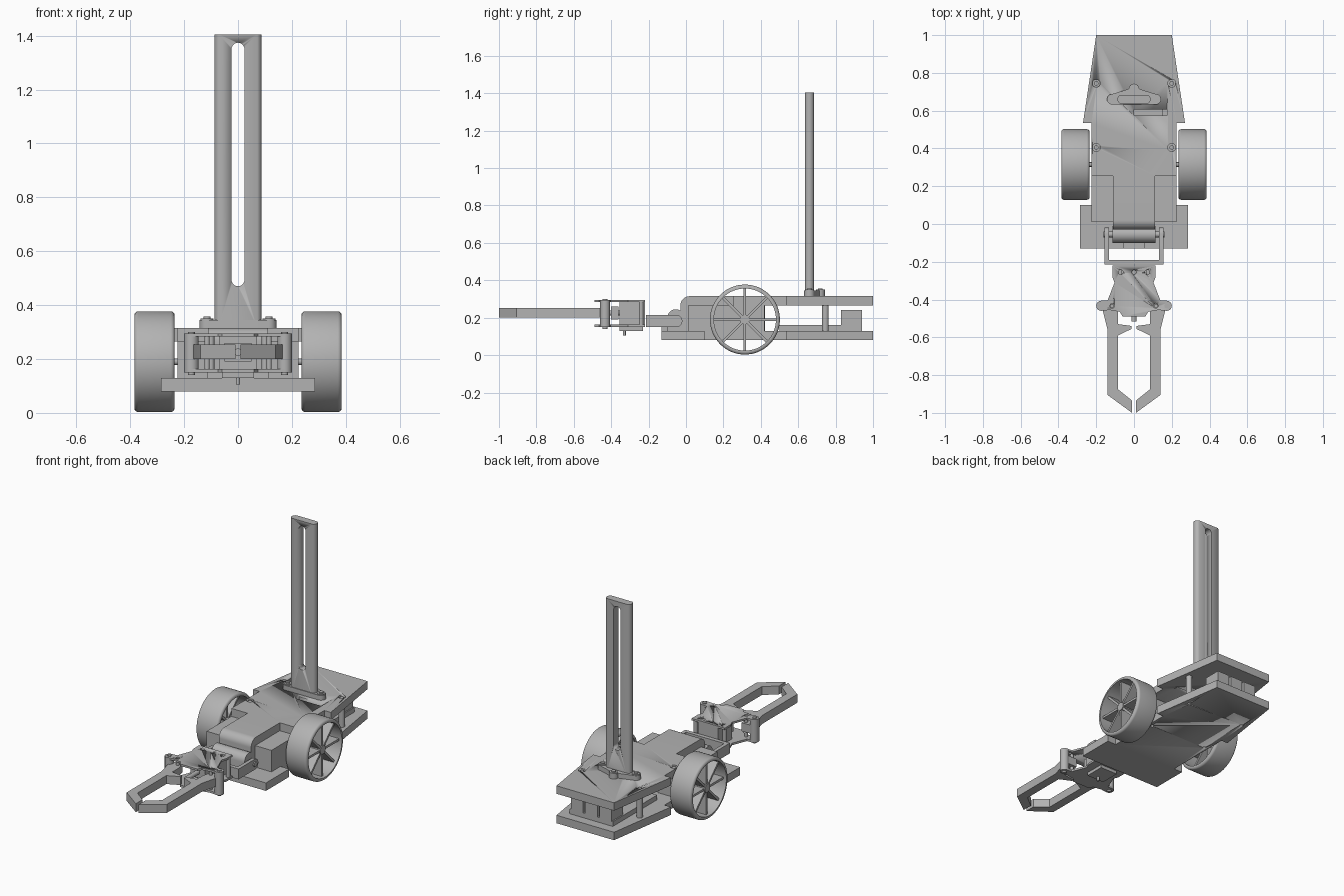
import bpy, bmesh, math
from mathutils import Matrix, Vector

cube = bpy.data.objects.get("Cube")
if cube:
    bpy.data.objects.remove(cube, do_unlink=True)

grey = bpy.data.materials.new("plain grey")
grey.use_nodes = True
GREY = (0.45, 0.45, 0.45, 1)
grey.diffuse_color = GREY
grey.node_tree.nodes["Principled BSDF"].inputs["Base Color"].default_value = GREY


def finish(name, bm, smooth=True):
    bmesh.ops.recalc_face_normals(bm, faces=bm.faces)
    mesh = bpy.data.meshes.new(name)
    bm.to_mesh(mesh)
    bm.free()
    mesh.materials.append(grey)
    ob = bpy.data.objects.new(name, mesh)
    bpy.context.collection.objects.link(ob)
    if smooth:
        bpy.ops.object.select_all(action='DESELECT')
        ob.select_set(True)
        bpy.context.view_layer.objects.active = ob
        bpy.ops.object.shade_smooth_by_angle(angle=math.radians(35))
    return ob


def prism(name, pts, lo, hi, axis='z'):
    """Extrude a 2D outline: (x, y) along z, or (y, z) along x, or (x, z) along y."""
    place = {'z': lambda a, b, h: (a, b, h),
             'x': lambda a, b, h: (h, a, b),
             'y': lambda a, b, h: (a, h, b)}[axis]
    bm = bmesh.new()
    face = bm.faces.new([bm.verts.new(place(a, b, lo)) for a, b in pts])
    top = bmesh.ops.extrude_face_region(bm, geom=[face])["geom"]
    shift = Vector(place(0, 0, hi - lo))
    bmesh.ops.translate(bm, vec=shift, verts=[v for v in top if isinstance(v, bmesh.types.BMVert)])
    return finish(name, bm)


def box(name, x, y, z):
    return prism(name, [(x[0], y[0]), (x[1], y[0]), (x[1], y[1]), (x[0], y[1])], *z)


def arc(a, b, r, start, end, n=12):
    return [(a + r * math.cos(math.radians(start + (end - start) * i / n)),
             b + r * math.sin(math.radians(start + (end - start) * i / n))) for i in range(n + 1)]


def rod(name, a, b, r, lo, hi, axis='z'):
    return prism(name, arc(a, b, r, 0, 360, 24)[:-1], lo, hi, axis)


def mirrored(half):
    return half + [(-x, y) for x, y in reversed(half)]


def cut(ob, cutters):
    for c in cutters:
        mod = ob.modifiers.new("cut", 'BOOLEAN')
        mod.object, mod.operation, mod.solver = c, 'DIFFERENCE', 'EXACT'
    bpy.context.view_layer.update()
    ev = ob.evaluated_get(bpy.context.evaluated_depsgraph_get())
    mesh = bpy.data.meshes.new_from_object(ev)
    ob.modifiers.clear()
    ob.data = mesh
    for c in cutters:
        bpy.data.objects.remove(c, do_unlink=True)


SIDES = ((1, "left"), (-1, "right"))
POSTS = [(s * 0.2, y) for s in (1, -1) for y in (0.405, 0.745)]

# Chassis plates
tail = [(0.225, 0.535), (0.27, 0.535), (0.2, 1.0)]
lower = prism("lower_deck", mirrored([(0.285, -0.13), (0.285, 0.1), (0.225, 0.1)] + tail), 0.08, 0.13)
cut(lower, [rod("hole", x, y, 0.01, 0.07, 0.11) for x, y in POSTS])
upper = prism("upper_deck", mirrored([(0.112, 0.2), (0.112, 0.255), (0.225, 0.255)] + tail), 0.265, 0.315)
cut(upper, [rod("hole", x, y, 0.021, 0.295, 0.33) for x, y in POSTS]
    + [box("slot", (0, 0.175), (0.575, 0.605), (0.25, 0.33))])
for x, y in POSTS:
    rod("deck_post", x, y, 0.018, 0.13, 0.265)
    rod("deck_screw", x, y, 0.012, 0.28, 0.31)

# Front housing with a rounded nose, and motor boxes beside it
prism("nose_housing", [(0.2, 0.13), (0.2, 0.315)] + arc(0.02, 0.265, 0.05, 90, 180) + [(-0.03, 0.13)],
      -0.112, 0.112, 'x')
for s, side in SIDES:
    box(side + "_motor_box", sorted((s * 0.1, s * 0.225)), (0.01, 0.42), (0.13, 0.265))

# Circuit board with port blocks at the rear
box("circuit_board", (-0.15, 0.15), (0.5, 0.94), (0.13, 0.16))
for x in (-0.1, 0, 0.1):
    box("port_block", (x - 0.042, x + 0.042), (0.83, 0.94), (0.16, 0.24))

# Slotted mast with rounded edges and a lobed foot
mast = prism("mast", arc(0.063, 0.66, 0.025, -70, 70, 8) + arc(-0.063, 0.66, 0.025, 110, 250, 8), 0.315, 1.405)
cut(mast, [prism("slot", arc(0, 1.35, 0.024, 0, 180) + arc(0, 0.494, 0.024, 180, 360), 0.6, 0.72, 'y')])
prism("mast_foot", arc(0.115, 0.66, 0.028, -90, 90) + arc(0, 0.715, 0.028, 0, 180)
      + arc(-0.115, 0.66, 0.028, 90, 270), 0.315, 0.345)
for x, y in ((0.115, 0.66), (-0.115, 0.66), (0, 0.718)):
    rod("foot_boss", x, y, 0.024, 0.34, 0.35)
    rod("foot_screw", x, y, 0.013, 0.345, 0.357)

# Wheels: lathed rim, spokes, hub and axle
WY, WZ, WR = 0.315, 0.19, 0.187
rim = [(0.235, 0.166), (0.235, 0.172)] + arc(0.25, WR - 0.015, 0.015, 180, 90, 5) \
    + arc(0.37, WR - 0.015, 0.015, 90, 0, 5) + [(0.385, 0.166)]
for s, side in SIDES:
    bm = bmesh.new()
    steps = 64
    rings = []
    for k in range(steps):
        t = math.tau * k / steps
        rings.append([bm.verts.new((s * x, WY + r * math.cos(t), WZ + r * math.sin(t))) for x, r in rim])
    for k in range(steps):
        a, b = rings[k], rings[(k + 1) % steps]
        for i in range(len(rim)):
            j = (i + 1) % len(rim)
            bm.faces.new((a[i], a[j], b[j], b[i]))
    finish(side + "_tyre", bm)
    bm = bmesh.new()
    for k in range(4):
        m = (Matrix.Translation((s * 0.33, WY, WZ)) @ Matrix.Rotation(math.pi * k / 4, 4, 'X')
             @ Matrix.Diagonal((0.07, 0.336, 0.014, 1)))
        bmesh.ops.create_cube(bm, size=1, matrix=m)
    finish(side + "_spokes", bm, False)
    rod(side + "_hub", WY, WZ, 0.026, *sorted((s * 0.285, s * 0.37)), 'x')
    rod(side + "_axle", WY, WZ, 0.012, *sorted((s * 0.2, s * 0.3)), 'x')

# Tilt joint: servo with a rounded top inside a U bracket
prism("tilt_servo", [(-0.025, 0.13)] + arc(-0.055, 0.2, 0.045, 0, 180) + [(-0.1, 0.13)], -0.115, 0.115, 'x')
box("servo_tab", (-0.055, 0.055), (-0.13, -0.1), (0.13, 0.15))
rod("tilt_pin", -0.055, 0.185, 0.016, -0.162, 0.162, 'x')
box("bracket_bridge", (-0.155, 0.155), (-0.215, -0.19), (0.15, 0.215))
for s, side in SIDES:
    prism(side + "_bracket_arm", [(-0.2, 0.15)] + arc(-0.052, 0.1825, 0.0325, -90, 90) + [(-0.2, 0.215)],
          *sorted((s * 0.132, s * 0.155)), 'x')

# Gripper body: two plates around a servo
outline = [(0.06, -0.49), (0.075, -0.465), (0.13, -0.455)] + arc(0.173, -0.433, 0.027, -90, 90) \
    + [(0.14, -0.405), (0.103, -0.31), (0.115, -0.28), (0.115, -0.22)]
top = prism("gripper_top_plate", mirrored(outline), 0.283, 0.295)
cut(top, [rod("hole", x, y, 0.012, 0.27, 0.31)
          for x, y in ((0, -0.255), (0.07, -0.255), (-0.07, -0.255), (0.115, -0.433), (-0.115, -0.433))])
prism("gripper_bottom_plate", mirrored(outline), 0.15, 0.163)
box("gripper_servo", (-0.07, 0.07), (-0.355, -0.22), (0.163, 0.283))
box("gripper_servo_base", (-0.06, 0.06), (-0.355, -0.23), (0.13, 0.15))
rod("gripper_servo_screw", 0, -0.33, 0.008, 0.105, 0.13)
rod("drive_shaft", 0, 0.225, 0.014, -0.515, -0.35, 'y')
box("drive_gear", (-0.05, 0.05), (-0.4, -0.36), (0.19, 0.26))

# Fingers on pivot posts
for s, side in SIDES:
    rod(side + "_finger_pivot", s * 0.173, -0.433, 0.027, 0.163, 0.283)
    rod(side + "_pivot_screw", s * 0.173, -0.433, 0.013, 0.14, 0.3)
    rod(side + "_inner_post", s * 0.115, -0.433, 0.01, 0.163, 0.283)
    rod(side + "_rear_post", s * 0.1, -0.24, 0.012, 0.163, 0.283)
    finger = [(0.16, -0.41), (0.165, -0.46), (0.14, -0.56), (0.14, -0.905), (0.01, -1.0), (0.01, -0.935),
              (0.085, -0.875), (0.085, -0.59), (0.012, -0.555), (0.012, -0.54), (0.085, -0.53),
              (0.085, -0.47), (0.1, -0.41)]
    prism(side + "_finger", [(s * x, y) for x, y in finger], 0.2, 0.253)
